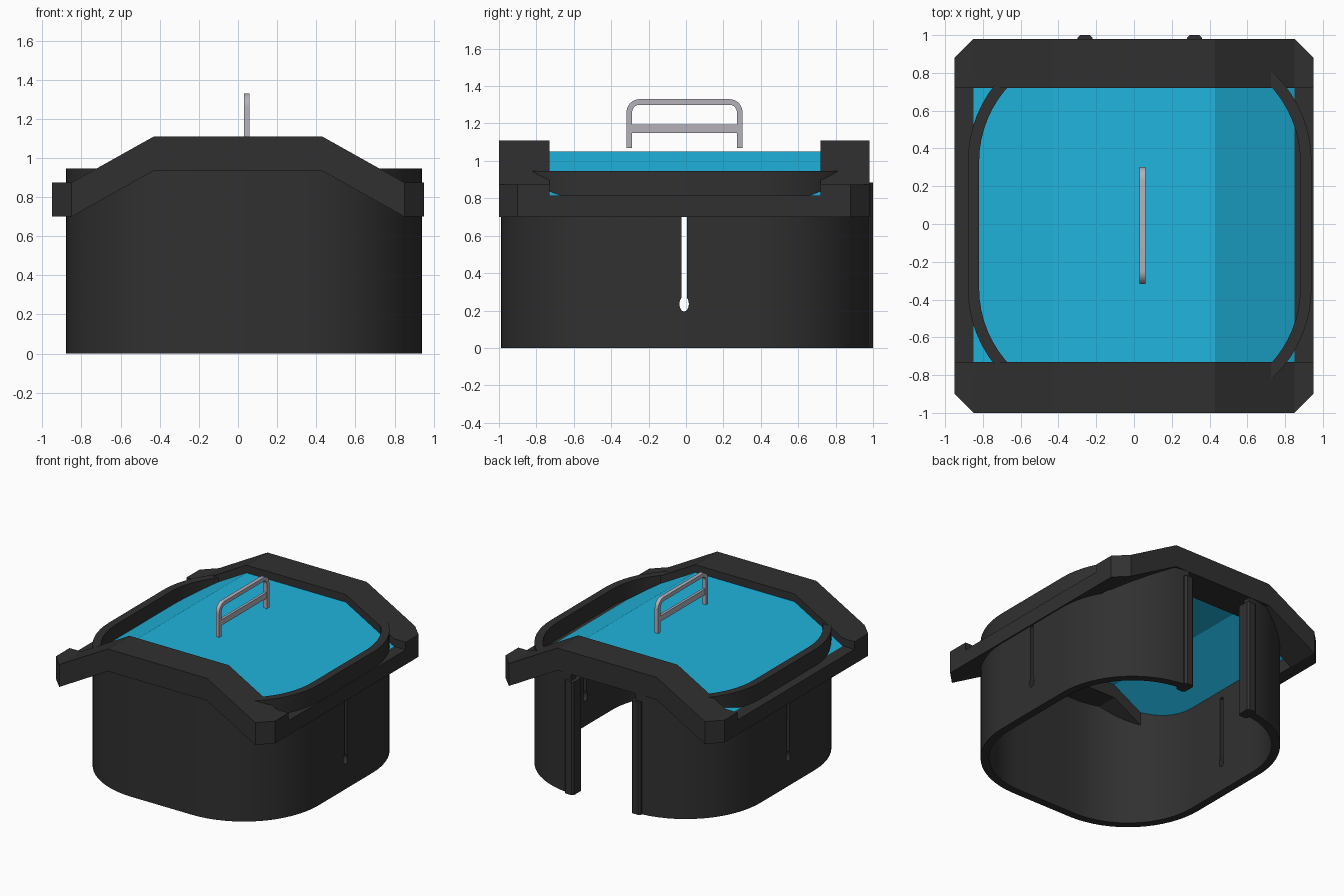
import bpy, bmesh, math
from mathutils import Vector

if "Cube" in bpy.data.objects:
    bpy.data.objects.remove(bpy.data.objects["Cube"])


def material(name, rgb):
    m = bpy.data.materials.new(name)
    m.diffuse_color = (*rgb, 1)
    m.use_nodes = True
    m.node_tree.nodes["Principled BSDF"].inputs["Base Color"].default_value = m.diffuse_color
    return m


DARK = material("dark_grey", (0.03, 0.03, 0.03))
BLUE = material("water_blue", (0.014, 0.46, 0.73))
METAL = material("light_metal", (0.46, 0.44, 0.50))


def prism(name, pts, vec, mat=None, smooth=False):
    """Extrude a closed 3D outline along a vector."""
    bm = bmesh.new()
    face = bm.faces.new([bm.verts.new(p) for p in pts])
    ext = bmesh.ops.extrude_face_region(bm, geom=[face])
    bmesh.ops.translate(bm, vec=Vector(vec),
                        verts=[v for v in ext["geom"] if isinstance(v, bmesh.types.BMVert)])
    bmesh.ops.recalc_face_normals(bm, faces=bm.faces)
    me = bpy.data.meshes.new(name)
    bm.to_mesh(me)
    bm.free()
    ob = bpy.data.objects.new(name, me)
    bpy.context.collection.objects.link(ob)
    if mat:
        me.materials.append(mat)
    if smooth:
        bpy.ops.object.select_all(action='DESELECT')
        ob.select_set(True)
        bpy.context.view_layer.objects.active = ob
        bpy.ops.object.shade_smooth_by_angle(angle=math.radians(30))
    return ob


def cut(ob, cutter):
    mod = ob.modifiers.new("cut", 'BOOLEAN')
    mod.operation, mod.object, mod.solver = 'DIFFERENCE', cutter, 'EXACT'
    cutter.hide_render = True
    cutter.hide_set(True)


# Rounded wall with a doorway in the back
CX, CY, SX, SY, R, T = 0.03, -0.005, 0.26, 0.335, 0.65, 0.06
DOOR = 0.28


def wall_path(r):
    pts = [(CX - DOOR, CY + SY + r)]
    for k, (sx, sy) in enumerate([(-1, 1), (-1, -1), (1, -1), (1, 1)]):
        for i in range(17):
            a = math.radians(90 + 90 * k + 90 * i / 16)
            x, y = sx * SX + r * math.cos(a), sy * SY + r * math.sin(a)
            # keep the arc clear of the doorway
            if not (y > SY and abs(x) < DOOR + 0.005):
                pts.append((CX + x, CY + y))
    pts.append((CX + DOOR, CY + SY + r))
    return pts


outline = wall_path(R) + wall_path(R - T)[::-1]
wall = prism("wall", [(x, y, 0) for x, y in outline], (0, 0, 0.945), DARK, True)

# Narrow sighting slots in both side walls, with an oval lower end
slot = [(0.015, 0.76), (-0.015, 0.76)]
for i in range(21):
    a = math.radians(127 + 286 * i / 20)
    slot.append((0.025 * math.cos(a), 0.235 + 0.04 * math.sin(a)))
cut(wall, prism("slot_cutter", [(-1.2, y - 0.01, z) for y, z in slot], (2.4, 0, 0)))

# Door posts
for side, name in ((-1, "left_door_post"), (1, "right_door_post")):
    x = CX + side * 0.29
    prof = [(-0.04, 0.985), (-0.025, 1.0), (0.025, 1.0), (0.04, 0.985),
            (0.04, 0.90), (0.025, 0.885), (-0.025, 0.885), (-0.04, 0.90)]
    prism(name, [(x + px, py, 0) for px, py in prof], (0, 0, 0.885), DARK)

# Bent roof bands at front and back, with clipped outer corners
half = [(0.43, 1.11), (0.85, 0.875), (0.95, 0.875)]
top = [(-x, z) for x, z in half[::-1]] + half
bottom = [(x, z - 0.175) for x, z in top[::-1]]
for name, y0, y1, yc in (("front_roof_band", -1.0, -0.73, -1.0),
                         ("back_roof_band", 0.72, 0.98, 0.98)):
    band = prism(name, [(x, y0, z) for x, z in top + bottom], (0, y1 - y0, 0), DARK)
    s = 1 if yc > 0 else -1
    for sx in (-1, 1):
        tri = [(sx * 0.85, yc), (sx * 0.95, yc - s * 0.1),
               (sx * 1.05, yc - s * 0.1), (sx * 1.05, yc + s * 0.1),
               (sx * 0.85, yc + s * 0.1)]
        cut(band, prism(name + "_cutter", [(x, y, 0.5) for x, y in tri], (0, 0, 0.6)))

# Lower side eaves between the bands
for sx, name in ((-1, "left_eave"), (1, "right_eave")):
    prism(name, [(sx * 0.85, -0.73, 0.70), (sx * 0.95, -0.73, 0.70),
                 (sx * 0.95, -0.73, 0.815), (sx * 0.85, -0.73, 0.815)], (0, 1.45, 0), DARK)

# Blue roof panel
panel = [(-0.85, 0.815), (-0.43, 1.05), (0.43, 1.05), (0.85, 0.815)]
sheet = panel + [(x, z - 0.012) for x, z in panel[::-1]]
prism("roof_panel", [(x, -0.73, z) for x, z in sheet], (0, 1.45, 0), BLUE)


# Handle loop and crossbar
def loop(h, z1, r):
    pts = [(-h, 1.07)]
    for c, a0 in ((-1, 180), (1, 90)):
        for i in range(9):
            a = math.radians(a0 - 90 * i / 8)
            pts.append((c * (h - r) + r * math.cos(a), z1 - r + r * math.sin(a)))
    return pts + [(h, 1.07)]


bow = loop(0.31, 1.33, 0.07) + loop(0.28, 1.30, 0.04)[::-1]
prism("handle", [(0.03, y - 0.008, z) for y, z in bow], (0.03, 0, 0), METAL, True)
prism("handle_crossbar", [(0.035, -0.29, 1.15), (0.055, -0.29, 1.15),
                          (0.055, -0.29, 1.195), (0.035, -0.29, 1.195)], (0, 0.565, 0), METAL)
